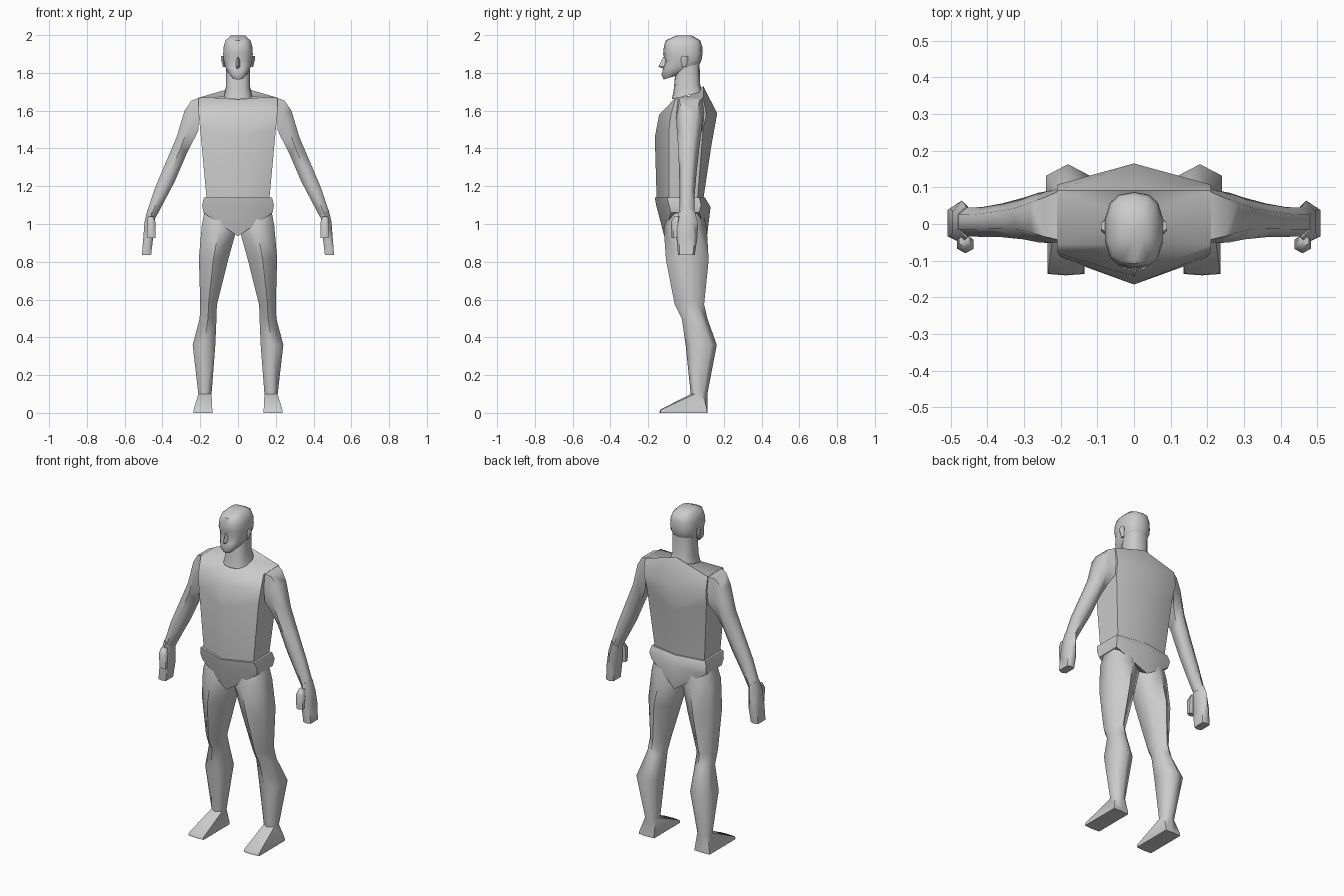
import bpy
import bmesh
from math import cos, sin, pi, radians, copysign

default_cube = bpy.data.objects.get("Cube")
if default_cube:
    bpy.data.objects.remove(default_cube, do_unlink=True)

# One plain grey for the whole figure
grey = bpy.data.materials.new("plain_grey")
grey.use_nodes = True
colour = (0.6, 0.6, 0.6, 1)
grey.diffuse_color = colour
grey.node_tree.nodes["Principled BSDF"].inputs["Base Color"].default_value = colour


def loft(name, rings, sharp_angle=50):
    """Skin a closed surface over a list of equal-length point rings."""
    bm = bmesh.new()
    loops = [[bm.verts.new(point) for point in ring] for ring in rings]
    count = len(loops[0])
    for low, high in zip(loops, loops[1:]):
        for i in range(count):
            j = (i + 1) % count
            bm.faces.new((low[i], low[j], high[j], high[i]))
    caps = [bm.faces.new(loops[0]), bm.faces.new(loops[-1])]
    bmesh.ops.poke(bm, faces=caps)
    bmesh.ops.recalc_face_normals(bm, faces=bm.faces)
    mesh = bpy.data.meshes.new(name)
    bm.to_mesh(mesh)
    bm.free()
    mesh.materials.append(grey)
    obj = bpy.data.objects.new(name, mesh)
    bpy.context.collection.objects.link(obj)
    bpy.ops.object.select_all(action="DESELECT")
    obj.select_set(True)
    bpy.context.view_layer.objects.active = obj
    bpy.ops.object.shade_smooth_by_angle(angle=radians(sharp_angle))
    return obj


def body_ring(width, front, side_front, side_back, back, z_front, z_side, z_back):
    """Symmetric six-sided ring with a ridge at the front and back."""
    return [(0, front, z_front),
            (width, side_front, z_side), (width, side_back, z_side),
            (0, back, z_back),
            (-width, side_back, z_side), (-width, side_front, z_side)]


def limb_ring(outer, inner, front, back, boxy=0.5):
    """Six-sided ring spanning an outer and an inner (x, z) point."""
    mid_y, half_y = (front + back) / 2, (back - front) / 2
    corners = [(0, -1), (1, -boxy), (1, boxy), (0, 1), (-1, boxy), (-1, -boxy)]
    ring = []
    for u, v in corners:
        blend = (1 + u) / 2
        x = inner[0] + (outer[0] - inner[0]) * blend
        z = inner[1] + (outer[1] - inner[1]) * blend
        ring.append((x, mid_y + half_y * v, z))
    return ring


def round_ring(width, front, back, z_front, z_back, sides=14, power=0.75):
    """Rounded-box ring that can tilt from front to back."""
    ring = []
    for i in range(sides):
        angle = 2 * pi * (i + 0.5) / sides - pi / 2 - pi / sides
        c, s = cos(angle), sin(angle)
        u = copysign(abs(c) ** power, c)
        v = copysign(abs(s) ** power, s)
        blend = (1 + v) / 2
        ring.append((width * u, front + (back - front) * blend,
                     z_front + (z_back - z_front) * blend))
    return ring


def limb_pair(name, rows, sharp_angle=62):
    """Build a limb on the left and its mirror image on the right."""
    for side, sign in (("left", 1), ("right", -1)):
        rings = [[(sign * x, y, z) for x, y, z in limb_ring(*row)] for row in rows]
        loft(f"{side}_{name}", rings, sharp_angle)


# Torso: narrow waist, ridged chest and back, sloping shoulder top
loft("torso", [body_ring(*row) for row in (
    (.165, -.155, -.09, .06, .09, 1.12, 1.12, 1.12),
    (.2, -.165, -.09, .09, .135, 1.46, 1.5, 1.42),
    (.208, -.142, -.08, .108, .165, 1.58, 1.58, 1.585),
    (.21, -.055, -.055, .092, .092, 1.665, 1.668, 1.73),
)])

# Pelvis: belt-like top and a pointed front and back
loft("pelvis", [body_ring(*row) for row in (
    (.18, -.165, -.1, .07, .1, 1.14, 1.14, 1.14),
    (.19, -.158, -.09, .08, .13, 1.1, 1.1, 1.09),
    (.183, -.115, -.08, .07, .112, .935, 1.06, .94),
)])

# Neck
loft("neck", [round_ring(*row) for row in (
    (.075, -.075, .085, 1.66, 1.7),
    (.064, -.065, .075, 1.71, 1.74),
    (.064, -.055, .072, 1.82, 1.85),
)])

# Head: jaw, mouth, cheeks, eye hollow, brow and crown
loft("head", [round_ring(*row) for row in (
    (.034, -.118, .03, 1.765, 1.81),
    (.056, -.13, .062, 1.79, 1.825),
    (.07, -.12, .075, 1.825, 1.85),
    (.077, -.109, .083, 1.865, 1.87),
    (.08, -.121, .087, 1.9, 1.9),
    (.077, -.117, .086, 1.94, 1.94),
    (.067, -.108, .076, 1.972, 1.972),
    (.04, -.05, .03, 1.998, 1.998),
)], 45)

# Nose: a small wedge
loft("nose", [[(-w, -.1, z), (0, tip, z), (w, -.1, z)] for w, tip, z in (
    (.016, -.118, 1.82),
    (.018, -.146, 1.833),
    (.009, -.12, 1.885),
)], 30)

# Ears
limb_pair("ear", (
    ((.08, 1.83), (.066, 1.83), -.02, 0),
    ((.09, 1.872), (.07, 1.872), -.028, .012),
    ((.09, 1.89), (.07, 1.89), -.02, .01),
))

# Arms: shoulder cut flush with the torso, tapering to the wrist
limb_pair("arm", (
    ((.208, 1.667), (.208, 1.5), -.05, .095, .9),
    ((.245, 1.655), (.222, 1.47), -.052, .09, .75),
    ((.283, 1.6), (.24, 1.435), -.05, .085, .6),
    ((.325, 1.46), (.275, 1.365), -.042, .072),
    ((.385, 1.32), (.335, 1.225), -.036, .056),
    ((.44, 1.19), (.39, 1.12), -.035, .046),
    ((.483, 1.06), (.435, 1.035), -.034, .045),
))

# Hands: flat mitten and a thumb on the front edge
limb_pair("hand", (
    ((.48, 1.075), (.435, 1.05), -.038, .048),
    ((.495, 1.01), (.443, 1), -.055, .064),
    ((.501, .93), (.45, .92), -.05, .06, .7),
    ((.509, .835), (.46, .835), -.042, .046, .8),
))
limb_pair("thumb", (
    ((.477, 1.04), (.447, 1.04), -.062, -.03),
    ((.482, 1.01), (.437, 1.01), -.08, -.03),
    ((.478, .925), (.437, .925), -.076, -.04),
))

# Legs: thigh, knee, calf, ankle and foot in one skin
limb_pair("leg", (
    ((.172, 1.1), (.02, 1.08), -.08, .08),
    ((.192, .99), (.008, .97), -.118, .11),
    ((.207, .82), (.055, .8), -.106, .12),
    ((.2, .58), (.112, .57), -.06, .096),
    ((.203, .5), (.114, .5), -.022, .113),
    ((.24, .36), (.12, .36), -.002, .163, .62),
    ((.21, .1), (.14, .1), .025, .113),
    ((.235, .016), (.136, .016), -.138, .115, .97),
    ((.236, 0), (.135, 0), -.14, .115, .97),
))
